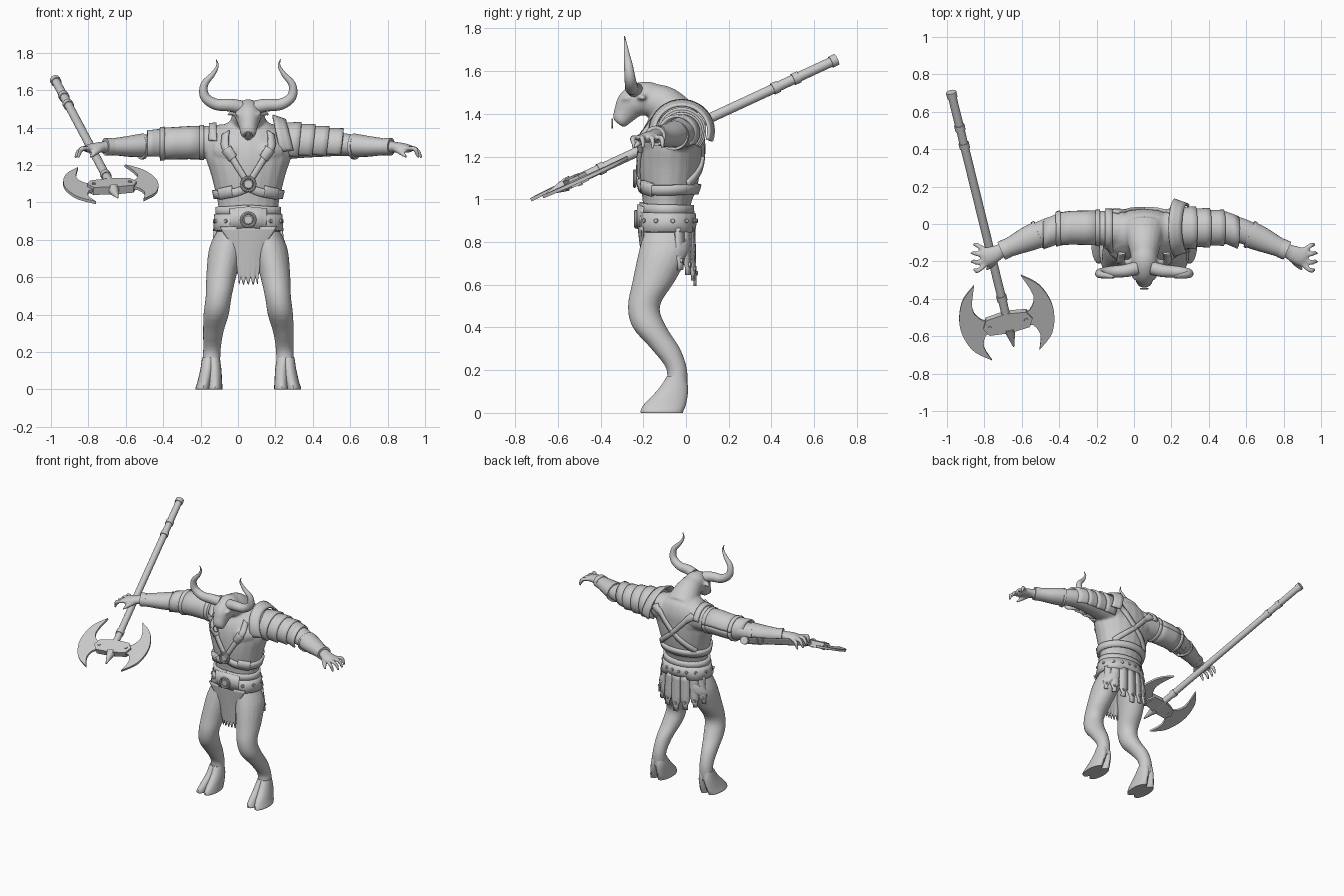
import bpy, bmesh, math
from math import sin, cos, pi, radians
from mathutils import Vector
from mathutils.bvhtree import BVHTree

if "Cube" in bpy.data.objects:
    bpy.data.objects.remove(bpy.data.objects["Cube"])

CX = 0.055  # body axis
grey = bpy.data.materials.new("stone_grey")
grey.use_nodes = True
grey.diffuse_color = (0.6, 0.6, 0.6, 1)
grey.node_tree.nodes["Principled BSDF"].inputs["Base Color"].default_value = (0.6, 0.6, 0.6, 1)


def spline(pts, u):
    """Smooth curve through tuples of any length, u in 0..1."""
    n = len(pts) - 1
    i = min(int(u * n), n - 1)
    t = u * n - i
    a, b, c, d = (Vector(pts[min(max(i + k, 0), n)]) for k in (-1, 0, 1, 2))
    return b + (c - a) * (t / 2) + (a * 2 - b * 5 + c * 4 - d) * (t * t / 2) + (b * 3 - a - c * 3 + d) * (t ** 3 / 2)


def add(name, verts, faces, shift=CX, thick=0, angle=40):
    me = bpy.data.meshes.new(name)
    me.from_pydata([tuple(v) for v in verts], [], faces)
    bm = bmesh.new()
    bm.from_mesh(me)
    bmesh.ops.recalc_face_normals(bm, faces=bm.faces)
    bm.to_mesh(me)
    bm.free()
    me.materials.append(grey)
    ob = bpy.data.objects.new(name, me)
    bpy.context.collection.objects.link(ob)
    ob.location.x = shift
    if thick:
        mod = ob.modifiers.new("thickness", 'SOLIDIFY')
        mod.thickness, mod.offset = thick, 0
    bpy.ops.object.select_all(action='DESELECT')
    ob.select_set(True)
    bpy.context.view_layer.objects.active = ob
    bpy.ops.object.shade_smooth_by_angle(angle=radians(angle))
    return ob


def tube_data(pts, up=(0, 1, 0), axis=None, sides=20, steps=4):
    """Closed loft through (x, y, z, side radius, up radius)."""
    n = (len(pts) - 1) * steps
    verts = []
    for i in range(n + 1):
        p = spline(pts, i / n)
        t = Vector(axis) if axis else Vector((spline(pts, min(i / n + .01, 1)) - spline(pts, max(i / n - .01, 0)))[:3])
        side = t.cross(Vector(up)).normalized()
        rise = side.cross(t).normalized()
        for k in range(sides):
            a = 2 * pi * k / sides
            verts.append(Vector(p[:3]) + side * cos(a) * p[3] + rise * sin(a) * p[4])
    faces = [(i * sides + k, i * sides + (k + 1) % sides, (i + 1) * sides + (k + 1) % sides, (i + 1) * sides + k)
             for i in range(n) for k in range(sides)]
    faces += [tuple(range(sides))[::-1], tuple(range(n * sides, (n + 1) * sides))]
    return verts, faces


def tube(name, pts, shift=CX, **kw):
    return add(name, *tube_data(pts, **kw), shift=shift)


def grid(name, f, nu, nv, thick):
    verts = [f(i / nu, j / nv) for i in range(nu + 1) for j in range(nv + 1)]
    w = nv + 1
    return add(name, verts, [(i * w + j, i * w + j + 1, (i + 1) * w + j + 1, (i + 1) * w + j)
                             for i in range(nu) for j in range(nv)], thick=thick)


def flip(pts, s):
    return [(p[0] * s,) + tuple(p[1:]) for p in pts]


# --- body: lofts fused into one skin
Z = (0, 0, 1)
torso = [(0, -.09, .78, .12, .09), (0, -.09, .88, .165, .12), (0, -.09, .97, .16, .112), (0, -.08, 1.05, .175, .13),
         (0, -.075, 1.15, .2, .145), (0, -.07, 1.25, .23, .148), (0, -.06, 1.33, .22, .14), (0, -.05, 1.4, .15, .11),
         (0, -.06, 1.44, .09, .08)]
neck = [(0, -.03, 1.37, .12, .1), (0, -.1, 1.44, .092, .09), (0, -.18, 1.47, .07, .075)]
head = [(0, -.13, 1.475, .06, .06), (0, -.19, 1.478, .073, .075), (0, -.25, 1.45, .066, .074),
        (0, -.285, 1.405, .05, .056), (0, -.308, 1.368, .042, .04), (0, -.318, 1.355, .03, .028)]
leg = [(.085, -.09, .87, .07, .1), (.115, -.1, .76, .093, .12), (.142, -.15, .62, .082, .1), (.158, -.197, .5, .07, .075),
       (.172, -.17, .4, .068, .08), (.188, -.095, .3, .054, .068), (.195, -.042, .2, .047, .048), (.2, -.05, .1, .052, .055)]
arm = [(.12, -.03, 1.32, .1, .1), (.26, -.02, 1.32, .09, .085), (.4, -.015, 1.315, .075, .072), (.5, -.03, 1.31, .068, .062),
       (.6, -.07, 1.3, .062, .055), (.7, -.115, 1.298, .046, .042), (.77, -.145, 1.295, .038, .034)]
palm = [(.75, -.135, 1.295, .034, .032), (.8, -.16, 1.295, .045, .027), (.85, -.178, 1.288, .05, .024), (.87, -.185, 1.283, .04, .015)]
pieces = [tube_data(torso, axis=Z), tube_data(neck, up=Z), tube_data(head, up=Z)]
for s in (1, -1):
    pieces += [tube_data(flip(leg, s), axis=Z), tube_data(flip(arm, s), up=Z), tube_data(flip(palm, s), up=Z)]
    # chest, shoulder blade, ear, brow
    for p in ([(.02, -.17, 1.27, .03, .04), (.09, -.165, 1.27, .05, .065), (.17, -.13, 1.28, .04, .05)],
              [(.03, 0, 1.25, .03, .06), (.1, .02, 1.28, .045, .075), (.17, .01, 1.3, .03, .05)],
              [(.05, -.215, 1.48, .02, .02), (.085, -.205, 1.478, .02, .014), (.11, -.195, 1.468, .006, .006)],
              [(.02, -.298, 1.455, .012, .012), (.05, -.285, 1.47, .014, .012), (.065, -.26, 1.48, .01, .01)]):
        pieces.append(tube_data(flip(p, s), up=Z))
    # fingers and thumb
    for k in range(4):
        y = -.11 - .045 * k
        reach = .93 - .012 * abs(k - 1.5)
        p = [(.84, -.148 - .02 * k, 1.288, .015, .014), (.89, y - .005, 1.288, .014, .013),
             (reach - .01, y, 1.262, .012, .012), (reach, y - .003, 1.235, .007, .007)]
        pieces.append(tube_data(flip(p, s), up=(0, .3, 1), sides=10))
    thumb = [(.79, -.185, 1.285, .018, .018), (.82, -.22, 1.265, .016, .015), (.845, -.245, 1.24, .008, .008)]
    pieces.append(tube_data(flip(thumb, s), up=Z, sides=10))
verts, faces = [], []
for v, f in pieces:
    faces += [tuple(i + len(verts) for i in q) for q in f]
    verts += v
body = add("body", verts, faces)
mod = body.modifiers.new("fuse", 'REMESH')
mod.mode, mod.voxel_size, mod.use_smooth_shade = 'VOXEL', .008, True
mod = body.modifiers.new("soften", 'SMOOTH')
mod.factor, mod.iterations = .5, 5
skin = BVHTree.FromObject(body, bpy.context.evaluated_depsgraph_get())


def on_skin(origin, direction, lift=.006):
    d = Vector(direction).normalized()
    hit = skin.ray_cast(Vector(origin), d)[0]
    return (hit if hit else Vector(origin) + d * .1) + d * lift


def around(deg, z, lift=.006):
    """Point on the trunk; 0 degrees is the front, 90 is the left."""
    a = radians(deg)
    return on_skin((0, -.075, z), (sin(a), -cos(a), 0), lift)


def strap(name, path, width, n=30, thick=.018, lift=.006):
    def f(u, v):
        p = spline(path, u)
        t = spline(path, min(u + .02, 1)) - spline(path, max(u - .02, 0))
        t = Vector((t[0] * .0035, t[1])).normalized() * width * (v - .5)
        return around(p[0] - t[1] / .0035, p[1] + t[0], lift)
    return grid(name, f, n, 2, thick)


def disc(name, pos, r, depth, direction=(0, -1, 0), sides=24):
    p, d = Vector(pos), Vector(direction).normalized()
    pts = [(*(p + d * h), q, q) for h, q in ((-depth, r), (depth * .6, r), (depth, r * .8))]
    tube(name, pts, up=(0, 0, 1), sides=sides, steps=1)


def ring(name, pos, r, thin, arc=2 * pi, shift=CX):
    x, y, z = pos
    tube(name, [(x + r * sin(arc * k / 16), y, z - r * cos(arc * k / 16), thin, thin) for k in range(17)],
         up=(0, 1, 0), sides=8, steps=1, shift=shift)


# --- head details and hooves
for s, side in ((1, "left"), (-1, "right")):
    horn = [(.04, -.235, 1.51, .036, .036), (.1, -.25, 1.52, .034, .034), (.175, -.255, 1.525, .03, .03),
            (.232, -.262, 1.565, .026, .026), (.235, -.27, 1.63, .02, .02), (.19, -.278, 1.685, .013, .013),
            (.165, -.284, 1.73, .007, .007), (.172, -.288, 1.765, .002, .002)]
    tube(side + "_horn", flip(horn, s), up=(0, 1, 0), sides=16)
    tube(side + "_eye", flip([(.042, -.29, 1.447, .008, .008), (.05, -.286, 1.447, .005, .005)], s), up=Z, sides=10)
    for toe in (-1, 1):
        hoof = [(.2 + toe * .012, -.045, .17, .035, .045), (.2 + toe * .02, -.06, .11, .036, .07),
                (.206 + toe * .028, -.098, .04, .038, .098), (.21 + toe * .031, -.112, .01, .041, .1),
                (.21 + toe * .031, -.112, 0, .04, .098)]
        tube(side + "_hoof", flip(hoof, s), axis=Z)
ring("nose_ring", (0, -.345, 1.355), .02, .004)

# --- belts and harness
strap("waist_belt", [(0, .893), (120, .89), (240, .89), (360, .893)], .09, 60, .03)
strap("upper_belt", [(0, .965), (60, .955), (180, .95), (300, .955), (360, .965)], .045, 60, .02)
strap("chest_belt", [(0, 1.08), (50, 1.045), (180, 1.05), (310, 1.045), (360, 1.08)], .045, 60, .024)
strap("buckle_plate", [(-38, .91), (0, .92), (38, .91)], .11, 20, .04)
for name, z in (("waist", .907), ("chest", 1.097)):
    p = around(0, z, .02)
    disc(name + "_boss", p, .027, .012)
    ring(name + "_boss_rim", p + Vector((0, -.006, 0)), .036, .008)
for k in range(12):
    a = 45 + k * 270 / 11
    disc("belt_stud", around(a, .9, .022), .011, .006, (sin(radians(a)), -cos(radians(a)), 0), 10)
for s, side in ((1, "left"), (-1, "right")):
    strap(side + "_front_strap", [(s * 56, 1.37), (s * 32, 1.24), (s * 3, 1.11)], .038)
    strap(side + "_back_strap", [(180 - s * 50, 1.36), (180, 1.2), (180 + s * 60, 1.07)], .038)
    strap(side + "_strap_buckle", [(s * 40, 1.285), (s * 30, 1.235)], .055, 6, .026)
    strap(side + "_chest_buckle", [(s * 34, 1.06), (s * 62, 1.045)], .06, 8, .03)
    grid(side + "_shoulder_strap", lambda u, v: on_skin(
        (s * (.17 + .04 * v), -.06, 1.33), (0, -cos(u * pi), sin(u * pi))), 20, 2, .018)


# --- loincloth and back flaps
def cloth(u, v):
    half = spline([(.15, 0), (.105, 0), (.066, 0), (.06, 0), (.05, 0)], u)[0]
    ragged = .022 * u ** 6 * cos(v * 8 * pi)
    return Vector((half * (2 * v - 1), -.222 + .035 * u + .12 * half * (2 * v - 1) ** 2, .87 - .29 * u - ragged))


grid("loincloth", cloth, 16, 24, .01)
for i in range(-3, 4):
    def flap(u, v):
        a = radians(180 + i * 21 + (v - .5) * 20 * (1 if u < .85 else .5))
        flare = 1 + .13 * u
        return Vector((.185 * sin(a) * flare, -.085 - .122 * cos(a) * (1 + .05 * u), .865 - (.27 - .025 * abs(i)) * u))
    grid("back_flap", flap, 7, 2, .014)
    p = (flap(.78, .5) + flap(.78, .5)) / 2
    disc("flap_stud", p + Vector((0, .008, 0)), .011, .006, (0, 1, 0), 10)


# --- arm armour: shells wrapped about the arm
def shell(name, s, x0, x1, r0, r1, start=-40, end=220, drop=0, thick=.012):
    def f(u, v):
        x = x0 + (x1 - x0) * v
        r = r0 + (r1 - r0) * v
        a = radians(start + (end - start) * u)
        y = -.02 if x < .45 else -.02 - .42 * (x - .45)
        return Vector((s * (x + drop * (1 - sin(a))), y + r * cos(a), 1.32 - .04 * max(x - .3, 0) + r * sin(a) * .96))
    grid(name, f, 28, 3, thick)


shell("left_collar_plate", 1, .13, .2, .15, .125, -20, 200, .03)
for k in range(4):
    shell("left_shoulder_plate", 1, .19 + .075 * k, .285 + .075 * k, .103 - .008 * k, .108 - .009 * k, -45, 225, -.01, .014)
shell("right_sleeve", -1, .24, .47, .088, .082, 0, 360)
for x, r in ((.25, .09), (.46, .086)):
    shell("right_sleeve_rim", -1, x - .012, x + .012, r, r, 0, 360, 0, .016)
shell("right_elbow_plate", -1, .45, .54, .078, .072, -60, 240)
for s, side in ((1, "left"), (-1, "right")):
    guard = [(.56, -.054, 1.305, .072, .064), (.63, -.083, 1.3, .066, .057), (.7, -.115, 1.298, .054, .048), (.76, -.141, 1.295, .047, .042)]
    tube(side + "_bracer", flip(guard, s), up=Z)
    for a, b, r in ((.56, .575, .076), (.73, .765, .052)):
        band = [(x, -.115 - .44 * (x - .7), 1.298, r, r * .9) for x in (a, b)]
        tube(side + "_bracer_band", flip(band, s), up=Z, steps=1)

# --- great axe, laid out along its own handle
butt, tip = Vector((-.978, .705, 1.655)), Vector((-.643, -.655, 1.025))
along = (tip - butt).normalized()
across = Vector((.975, .215, .055))
across = (across - along * across.dot(along)).normalized()
normal = along.cross(across)
hub = butt + (tip - butt) * .905


def rod(name, t0, t1, r0, r1):
    tube(name, [(*(butt + (tip - butt) * t), r, r) for t, r in ((t0, r0), (t1, r1))], up=Z, shift=0, sides=16, steps=1)


rod("axe_handle", 0, .93, .023, .023)
for t in (0, .13, .2, .8):
    rod("axe_handle_band", t, t + .02, .028, .028)
rod("axe_spike", .93, 1, .032, .004)


def plate(name, outline, half):
    n = len(outline)
    verts = [hub + across * a + along * b + normal * h for h in (-half, half) for a, b in outline]
    faces = [tuple(range(n))[::-1], tuple(range(n, 2 * n))] + [(k, (k + 1) % n, n + (k + 1) % n, n + k) for k in range(n)]
    return add(name, verts, faces, shift=0, angle=30)


outer = [(.128, -.255), (.215, -.17), (.255, -.03), (.22, .11), (.13, .195)]
inner = [(.13, .195), (.155, .11), (.13, .045), (.08, .03), (.08, -.03), (.13, -.045), (.168, -.12), (.128, -.255)]
for s in (1, -1):
    edge = [spline(outer, k / 20) for k in range(20)] + [spline(inner, k / 21) for k in range(21)]
    plate("axe_blade", [(p[0] * s, p[1]) for p in edge], .008)
    for h in (-1, 1):
        p = hub + across * .1 * s + normal * .02 * h
        tube("axe_rivet", [(*(p + normal * q), .011, .011) for q in (-.008, .008)], up=(1, 0, 0), shift=0, sides=10, steps=1)
plate("axe_hub", [(-.135, 0), (-.11, -.045), (0, -.06), (.11, -.045), (.135, 0), (.11, .045), (0, .055), (-.11, .045)], .022)
